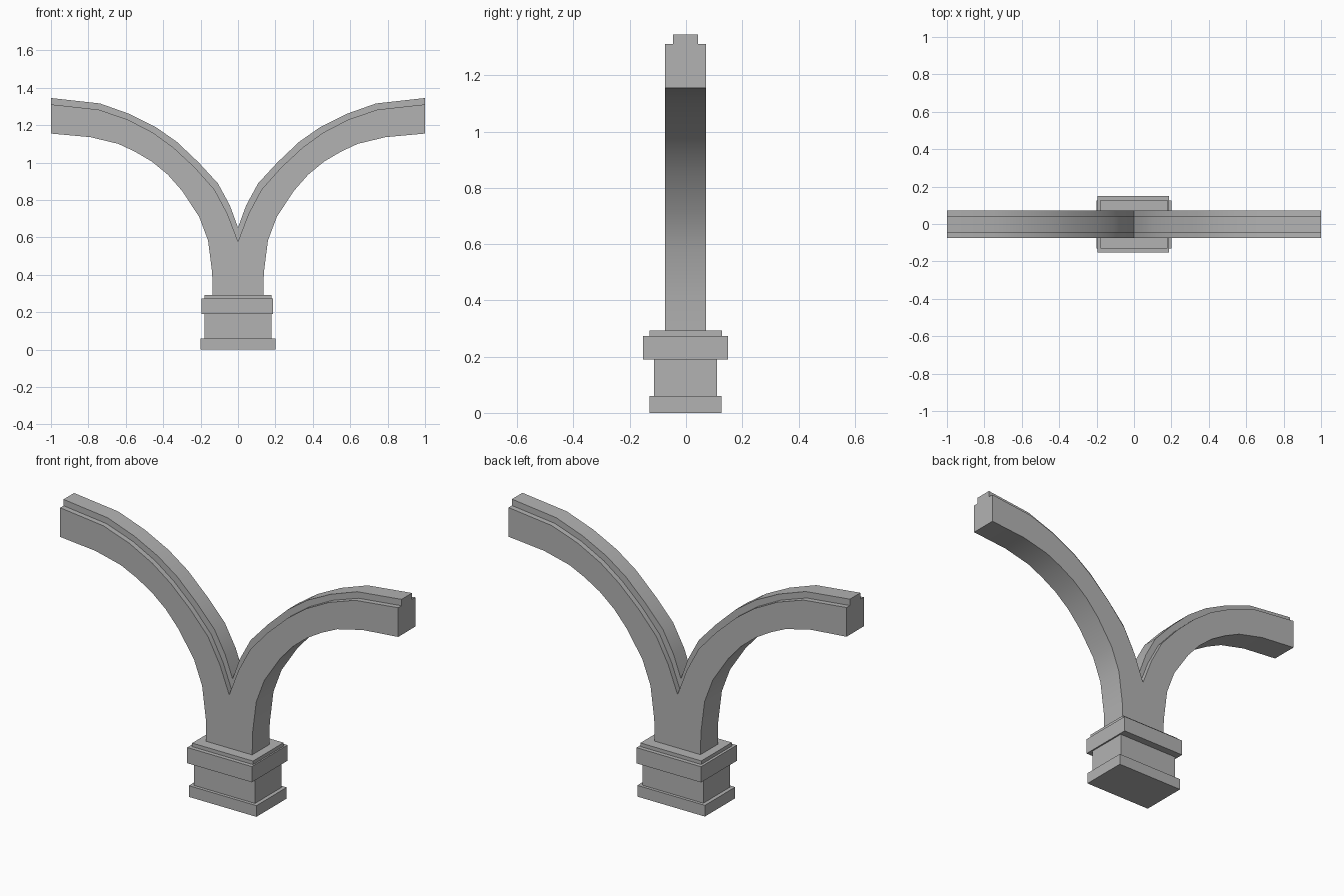
import bpy
import bmesh
import math

cube = bpy.data.objects.get("Cube")
if cube:
    bpy.data.objects.remove(cube, do_unlink=True)

stone = bpy.data.materials.new("grey_stone")
stone.use_nodes = True
GREY = (0.45, 0.45, 0.45, 1)
stone.diffuse_color = GREY
stone.node_tree.nodes["Principled BSDF"].inputs["Base Color"].default_value = GREY


def finish(name, bm, smooth=False):
    bmesh.ops.recalc_face_normals(bm, faces=bm.faces)
    mesh = bpy.data.meshes.new(name)
    bm.to_mesh(mesh)
    bm.free()
    mesh.materials.append(stone)
    obj = bpy.data.objects.new(name, mesh)
    bpy.context.collection.objects.link(obj)
    if smooth:
        bpy.ops.object.select_all(action="DESELECT")
        obj.select_set(True)
        bpy.context.view_layer.objects.active = obj
        bpy.ops.object.shade_smooth_by_angle(angle=math.radians(30))


def block(name, x0, x1, y0, y1, z0, z1):
    bm = bmesh.new()
    bmesh.ops.create_cube(bm, size=1)
    for v in bm.verts:
        v.co = ((x0 + x1) / 2 + v.co.x * (x1 - x0),
                (y0 + y1) / 2 + v.co.y * (y1 - y0),
                (z0 + z1) / 2 + v.co.z * (z1 - z0))
    finish(name, bm)


def mirrored(half):
    """Curve from the middle to the +x tip, continued to the -x side."""
    return [(-x, z) for x, z in reversed(half) if x > 0] + half


def slab(name, outline, y0, y1):
    """Extrude an x-z outline from y0 to y1."""
    bm = bmesh.new()
    face = bm.faces.new([bm.verts.new((x, y0, z)) for x, z in outline])
    out = bmesh.ops.extrude_face_region(bm, geom=[face], use_keep_orig=True)
    for v in out["geom"]:
        if isinstance(v, bmesh.types.BMVert):
            v.co.y = y1
    finish(name, bm, smooth=True)


# Stepped pedestal
block("base_plinth", -0.2, 0.2, -0.13, 0.126, 0, 0.06)
block("pedestal", -0.18, 0.18, -0.113, 0.11, 0.06, 0.19)
block("capital", -0.194, 0.188, -0.152, 0.15, 0.19, 0.274)
block("capital_top", -0.18, 0.18, -0.13, 0.128, 0.274, 0.293)

# Curves of the two half arches, from the middle out to the tip
crown = [(0, 0.652), (0.043, 0.77), (0.107, 0.888), (0.21, 1.0), (0.326, 1.11),
         (0.44, 1.19), (0.58, 1.26), (0.738, 1.316), (1, 1.345)]
shoulder = [(0, 0.578), (0.055, 0.723), (0.125, 0.855), (0.23, 0.973), (0.345, 1.08),
            (0.455, 1.16), (0.59, 1.23), (0.745, 1.283), (1, 1.311)]
underside = [(0.136, 0.293), (0.138, 0.41), (0.16, 0.583), (0.208, 0.711),
             (0.3, 0.85), (0.375, 0.935), (0.46, 1.005), (0.55, 1.058),
             (0.64, 1.1), (0.79, 1.136), (1, 1.155)]

# Forked arch body, and the narrower ridge along its upper edge
slab("arch_body", mirrored(shoulder) + mirrored(underside)[::-1], -0.0745, 0.0715)
slab("arch_ridge", mirrored(crown) + mirrored(shoulder)[::-1], -0.046, 0.043)
